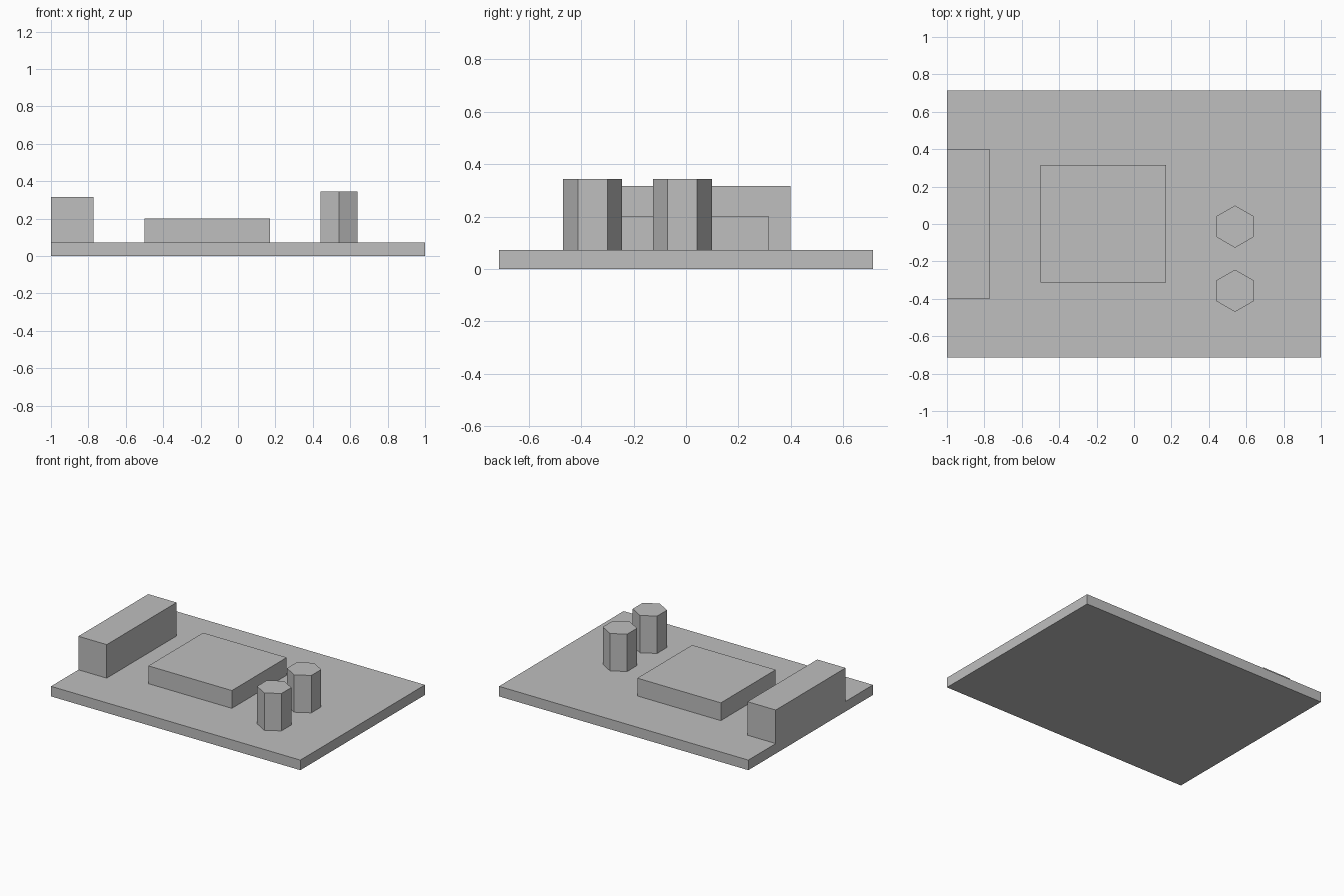
import bpy
import math

default = bpy.data.objects.get("Cube")
if default:
    bpy.data.objects.remove(default, do_unlink=True)

# One plain grey for every part
grey = bpy.data.materials.new("plain grey")
grey.use_nodes = True
colour = (0.52, 0.52, 0.52, 1)
grey.diffuse_color = colour
grey.node_tree.nodes["Principled BSDF"].inputs["Base Color"].default_value = colour

BOARD_TOP = 0.073


def finish(name):
    obj = bpy.context.object
    obj.name = name
    obj.data.materials.append(grey)
    return obj


def box(name, x, y, z):
    """Block spanning the given (low, high) ranges."""
    bpy.ops.mesh.primitive_cube_add(size=1, location=[sum(r) / 2 for r in (x, y, z)])
    bpy.context.object.scale = [r[1] - r[0] for r in (x, y, z)]
    bpy.ops.object.transform_apply(location=False, rotation=False, scale=True)
    return finish(name)


def hex_post(name, x, y, top):
    """Six-sided post with corners facing front and back."""
    bpy.ops.mesh.primitive_cylinder_add(
        vertices=6, radius=0.113, depth=top - BOARD_TOP,
        location=(x, y, (top + BOARD_TOP) / 2))
    return finish(name)


# Base board
box("board", (-1, 1), (-0.714, 0.714), (0, BOARD_TOP))

# Edge connector and flat chip
box("edge_connector", (-1, -0.773), (-0.4, 0.4), (BOARD_TOP, 0.316))
box("chip", (-0.5, 0.17), (-0.313, 0.315), (BOARD_TOP, 0.202))

# Pair of hexagonal posts
hex_post("front_post", 0.54, -0.357, 0.344)
hex_post("back_post", 0.54, -0.014, 0.344)
